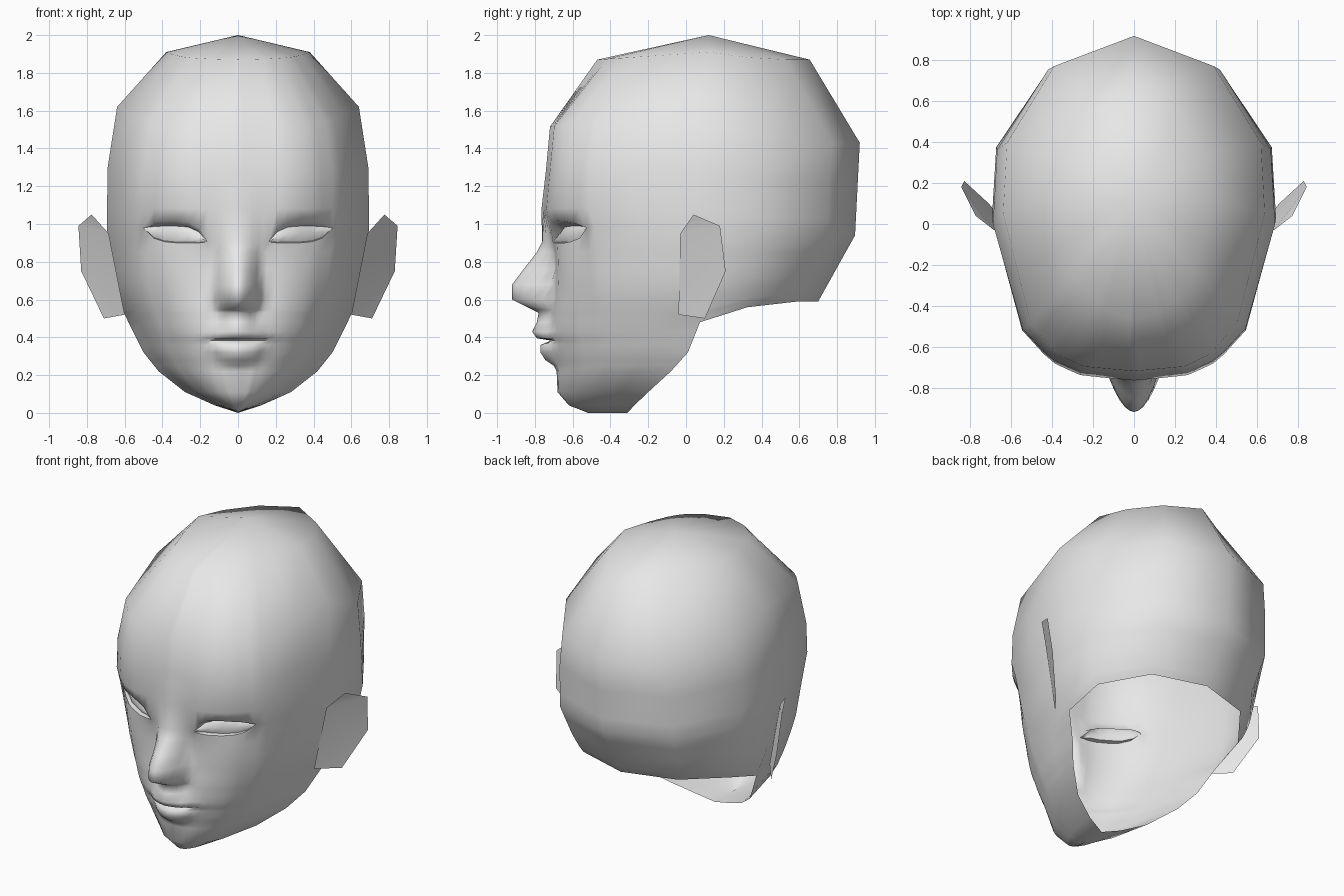
import bpy, bmesh, math

if "Cube" in bpy.data.objects:
    bpy.data.objects.remove(bpy.data.objects["Cube"])

skin = bpy.data.materials.new("light grey")
skin.diffuse_color = (0.8, 0.8, 0.8, 1)
skin.use_nodes = True
skin.node_tree.nodes["Principled BSDF"].inputs["Base Color"].default_value = skin.diffuse_color


def interp(table, v):
    """Linear lookup: first entry of each row is the key."""
    if v <= table[0][0]:
        return table[0][1:]
    for a, b in zip(table, table[1:]):
        if v <= b[0]:
            t = (v - a[0]) / (b[0] - a[0])
            return tuple(p + (q - p) * t for p, q in zip(a[1:], b[1:]))
    return table[-1][1:]


# Centre line: height, face depth, ridge depth (nose and lips), ridge half width
CENTRE = [
    (0.0, -.52, -.52, .1), (.04, -.62, -.62, .1), (.11, -.68, -.68, .1),
    (.22, -.685, -.685, .1), (.25, -.69, -.70, .1), (.28, -.70, -.745, .12),
    (.32, -.71, -.77, .14), (.36, -.715, -.77, .17), (.383, -.72, -.715, .18),
    (.395, -.725, -.79, .18), (.43, -.73, -.815, .15), (.48, -.73, -.79, .10),
    (.53, -.725, -.78, .10), (.545, -.725, -.81, .11), (.60, -.715, -.92, .14),
    (.68, -.71, -.92, .13), (.76, -.705, -.86, .12), (.85, -.71, -.79, .12),
    (.93, -.73, -.75, .11), (1.08, -.765, -.765, .1), (1.28, -.742, -.742, .1),
    (1.515, -.72, -.72, .1), (1.87, -.47, -.47, .1), (2.0, .12, .12, .1)]
# Side line: height, half width, depth
SIDE = [(0.0, 0, -.31), (.065, .20, -.25), (.11, .28, -.20), (.22, .42, -.08),
        (.32, .50, .01), (.52, .60, .09), (.65, .65, .07), (.97, .695, .03),
        (1.30, .69, 0), (1.62, .64, .05), (1.91, .38, .12), (2.0, 0, .12)]
BACK = [(.59, .70), (.94, .895), (1.43, .92), (1.87, .655), (2.0, .12)]
# Row heights at the side and the back for a given height at the front
SIDE_Z = [(0, 0), (.98, .98), (1.08, 1.10), (1.28, 1.30), (1.515, 1.62), (1.87, 1.91), (2, 2)]
BACK_Z = [(.48, .59), (.98, .94), (1.08, 1.03), (1.28, 1.22), (1.515, 1.43), (1.87, 1.87), (2, 2)]
# Plan outlines from centre to side, for the jaw, brow and crown
JAW_PLAN = [(0, 0), (.20, .015), (.39, .08), (.59, .20), (.79, .43), (1, 1)]
BROW_PLAN = [(0, 0), (.39, .03), (.59, .11), (.79, .31), (1, 1)]
CROWN_PLAN = [(0, 0), (.39, .09), (.68, .25), (.85, .50), (1, 1)]
# Plan outline behind the side: width and depth at the middle, then at the crown
BACK_PLAN = [(.97, .40, .90, .40), (.61, .83, .56, .77), (0, 1, 0, 1)]
COLUMNS = [0, .035, .07, .11, .15, .19, .23, .30, .38, .47, .56, .64, .72, .79, .89, 1]
# Eye opening: lower and upper lid heights
LOWER_LID = [(.16, .905), (.20, .90), (.37, .90), (.46, .93), (.50, .98)]
UPPER_LID = [(.16, .905), (.21, .98), (.26, 1.01), (.36, 1.02), (.45, 1.005), (.50, .98)]
EYE_ROWS = [(0, 0), (.04, .03), (.42, .018), (.76, .055), (1, -.005)]   # height fraction, sink


def face_point(x, z, u, zs, sink=0):
    """A point on the front half of the head."""
    base, ridge, wide = interp(CENTRE, z)
    ys = interp(SIDE, zs)[1]
    k = min(1, max(0, (z - .15) / .75))
    c = min(1, max(0, (z - 1.515) / .355))
    ty = interp(JAW_PLAN, u)[0] * (1 - k) + interp(BROW_PLAN, u)[0] * k
    ty += (interp(CROWN_PLAN, u)[0] - ty) * c
    y = base + ty * (ys - base) + (ridge - base) * max(0, 1 - (x / wide) ** 2)
    # Eye socket
    y += .05 * math.exp(-((x - .40) / .17) ** 2 - ((z - .95) / .09) ** 2) + sink
    return x, y, z + (zs - z) * ty


def head_row(z, eye=None):
    """Half a ring from the front centre to the jaw edge or the back centre."""
    zs = interp(SIDE_Z, z)[0]
    w, ys = interp(SIDE, zs)
    pts = []
    for u in COLUMNS:
        x = w * u
        if eye:
            lo, hi = interp(LOWER_LID, x)[0], interp(UPPER_LID, x)[0]
            zz = lo + (hi - lo) * eye[0]
            pts.append(face_point(x, zz, u, zz, eye[1] * min(1, (hi - lo) / .08)))
        else:
            pts.append(face_point(x, z, u, zs))
    if z >= .48:
        zb = interp(BACK_Z, z)[0]
        yb = interp(BACK, zb)[0]
        c = min(1, max(0, (z - 1.515) / .355))
        for u, t, uc, tc in BACK_PLAN:
            u, t = u + (uc - u) * c, t + (tc - t) * c
            pts.append((w * u, ys + (yb - ys) * t, zs + (zb - zs) * min(1, t * 1.8)))
    return pts


def make_object(name, bm, angle):
    mesh = bpy.data.meshes.new(name)
    bm.to_mesh(mesh)
    bm.free()
    mesh.materials.append(skin)
    ob = bpy.data.objects.new(name, mesh)
    bpy.context.collection.objects.link(ob)
    bpy.ops.object.select_all(action='DESELECT')
    ob.select_set(True)
    bpy.context.view_layer.objects.active = ob
    bpy.ops.object.shade_smooth_by_angle(angle=math.radians(angle))


# Head shell, open at the neck
rows = []
for entry in CENTRE:
    if entry[0] == .93:
        rows += [head_row(.98, e) for e in EYE_ROWS]
    else:
        rows.append(head_row(entry[0]))
bm = bmesh.new()
for s in (1, -1):
    grid = [[bm.verts.new((s * x, y, z)) for x, y, z in r] for r in rows]
    for a, b in zip(grid, grid[1:]):
        for i in range(min(len(a), len(b)) - 1):
            quad = [a[i], a[i + 1], b[i + 1], b[i]]
            bm.faces.new(quad if s > 0 else quad[::-1])
bmesh.ops.remove_doubles(bm, verts=bm.verts[:], dist=.003)
bmesh.ops.dissolve_degenerate(bm, dist=.0005, edges=bm.edges[:])
bmesh.ops.recalc_face_normals(bm, faces=bm.faces[:])
top = max(bm.faces, key=lambda f: f.calc_center_median().z)
if top.normal.z < 0:
    bmesh.ops.reverse_faces(bm, faces=bm.faces[:])
make_object("head", bm, 75)

# Ears: thin single sheets that fold out from the sides of the head
EAR = [(.685, -.03, .95), (.775, .04, 1.05), (.845, .18, .99),
       (.83, .21, .75), (.71, .10, .50), (.60, -.04, .52)]
EAR_FACES = [(2, 1, 0), (3, 2, 0), (5, 3, 0), (5, 4, 3)]
for side, s in (("right", 1), ("left", -1)):
    bm = bmesh.new()
    vs = [bm.verts.new((s * x, y, z)) for x, y, z in EAR]
    for f in EAR_FACES:
        bm.faces.new([vs[i] for i in (f if s > 0 else f[::-1])])
    make_object(side + "_ear", bm, 75)
